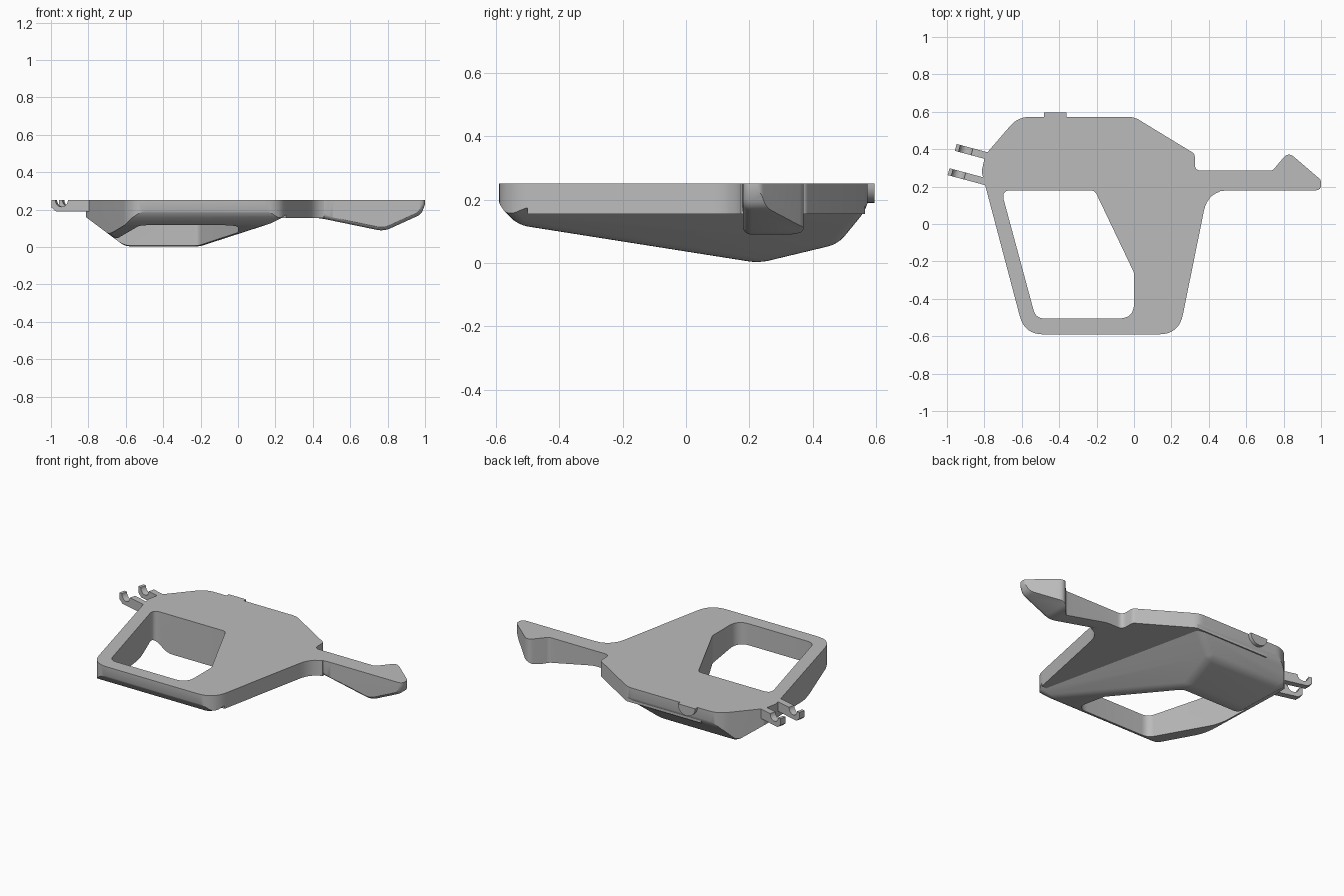
import bpy, bmesh, math
from mathutils import Vector, Matrix

old = bpy.data.objects.get("Cube")
if old:
    bpy.data.objects.remove(old, do_unlink=True)

grey = bpy.data.materials.new("plain_grey")
grey.use_nodes = True
grey.diffuse_color = (0.5, 0.5, 0.5, 1)
grey.node_tree.nodes["Principled BSDF"].inputs["Base Color"].default_value = (0.5, 0.5, 0.5, 1)


def rounded(corners, steps=8):
    """Polygon from (a, b, radius) corners, each rounded by a curve."""
    out = []
    for i, (a, b, r) in enumerate(corners):
        p = Vector((a, b))
        if r == 0:
            out.append(p)
            continue
        d1 = (Vector(corners[i - 1][:2]) - p).normalized()
        d2 = (Vector(corners[(i + 1) % len(corners)][:2]) - p).normalized()
        t = r / math.tan(d1.angle(d2) / 2)
        for k in range(steps + 1):
            s = k / steps
            out.append(p + d1 * t * (1 - s) ** 2 + d2 * t * s ** 2)
    return out


def add_object(name, bm):
    bmesh.ops.recalc_face_normals(bm, faces=bm.faces)
    mesh = bpy.data.meshes.new(name)
    bm.to_mesh(mesh)
    bm.free()
    mesh.materials.append(grey)
    ob = bpy.data.objects.new(name, mesh)
    bpy.context.collection.objects.link(ob)
    return ob


def prism(name, poly, lo, hi, axis):
    """Extrude a polygon along the x, y or z axis."""
    place = {"x": lambda p, h: (h, p[0], p[1]),
             "y": lambda p, h: (p[0], h, p[1]),
             "z": lambda p, h: (p[0], p[1], h)}[axis]
    bm = bmesh.new()
    a = [bm.verts.new(place(p, lo)) for p in poly]
    b = [bm.verts.new(place(p, hi)) for p in poly]
    bm.faces.new(a)
    bm.faces.new(b[::-1])
    for i in range(len(a)):
        j = (i + 1) % len(a)
        bm.faces.new((a[i], a[j], b[j], b[i]))
    return add_object(name, bm)


def apply_all(ob):
    bpy.context.view_layer.update()
    deps = bpy.context.evaluated_depsgraph_get()
    mesh = bpy.data.meshes.new_from_object(ob.evaluated_get(deps))
    ob.modifiers.clear()
    ob.data = mesh


def combine(ob, tool, operation):
    mod = ob.modifiers.new("combine", "BOOLEAN")
    mod.operation = operation
    mod.solver = "EXACT"
    mod.object = tool
    apply_all(ob)
    bpy.data.objects.remove(tool, do_unlink=True)


def bevel(ob, width, angle):
    mod = ob.modifiers.new("soften", "BEVEL")
    mod.width = width
    mod.segments = 4
    mod.limit_method = "ANGLE"
    mod.angle_limit = math.radians(angle)
    apply_all(ob)


# Outer plate outline, including the tail
outline = rounded([
    (-0.585, -0.59, 0.13), (0.24, -0.59, 0.13), (0.396, 0.18, 0.14),
    (1, 0.18, 0.03), (1, 0.235, 0.03), (0.825, 0.385, 0.04), (0.74, 0.285, 0.03),
    (0.325, 0.285, 0.035), (0.325, 0.375, 0.03), (0, 0.573, 0.12),
    (-0.62, 0.573, 0.14), (-0.795, 0.37, 0.03), (-0.815, 0.28, 0.08)])
frame = prism("frame_body", outline, -0.05, 0.25, "z")

# Grip opening
opening = rounded([
    (-0.71, 0.18, 0.04), (-0.21, 0.18, 0.04), (0, -0.26, 0.04),
    (0, -0.505, 0.08), (-0.525, -0.505, 0.06)])
combine(frame, prism("opening_cutter", opening, -0.2, 0.4, "z"), "DIFFERENCE")

# Deep belly: slanted left and right flanks, sloped front and back
bm = bmesh.new()
for y, low, high in ((0.65, -0.375, 0.295), (-0.65, -0.085, 0.585)):
    for x, z in ((-0.533, -0.05), (low, -0.05), (high, 0.35), (-1.067, 0.35)):
        bm.verts.new((x, y, z))
bmesh.ops.convex_hull(bm, input=bm.verts)
bmesh.ops.dissolve_limit(bm, angle_limit=0.02, verts=bm.verts, edges=bm.edges)
belly = add_object("belly", bm)
keel = [(0.6, 0.33), (0.57, 0.17), (0.48, 0.06), (0.23, 0),
        (-0.53, 0.12), (-0.59, 0.18), (-0.62, 0.33)]
combine(belly, prism("keel", keel, -1.3, 1.3, "x"), "INTERSECT")
bevel(belly, 0.03, 10)

# Thin side shelf
shelf = [(-0.5, -0.5), (0.46, -0.5), (0.46, 0.565), (-0.5, 0.565)]
combine(belly, prism("shelf", shelf, 0.155, 0.31, "z"), "UNION")

# Tail underside
tail = rounded([
    (0.37, 0.36, 0), (0.37, 0.163, 0), (0.46, 0.15, 0.1), (0.78, 0.084, 0.12),
    (0.98, 0.175, 0.06), (1.05, 0.36, 0)])
tail_limit = prism("tail_underside", tail, 0.177, 0.39, "y")
bevel(tail_limit, 0.03, 60)
combine(belly, tail_limit, "UNION")
combine(frame, belly, "INTERSECT")

# Groove under the front left corner of the frame
start, end = Vector((-0.555, -0.5, 0.114)), Vector((-0.62, -0.27, 0.078))
axis = end - start
bm = bmesh.new()
bmesh.ops.create_cone(bm, cap_ends=True, segments=16, radius1=0.016, radius2=0.016,
                      depth=axis.length)
bm.transform(Matrix.Translation((start + end) / 2)
             @ axis.to_track_quat("Z", "Y").to_matrix().to_4x4())
combine(frame, add_object("groove_cutter", bm), "DIFFERENCE")

# Half-round knob on the back edge
half = [(-0.42 + 0.06 * math.cos(a), 0.25 - 0.06 * math.sin(a))
        for a in (math.pi * k / 16 for k in range(17))]
parts = [frame, prism("back_knob", half, 0.53, 0.595, "y")]

# Two arms ending in open hooks
for name, y, length in (("rear_hook", 0.355, 0.21), ("front_hook", 0.215, 0.25)):
    notch = [(length - 0.055 + 0.035 * math.cos(a), 0.25 - 0.035 * math.sin(a))
             for a in (math.pi * k / 12 for k in range(13))]
    side = [(0, 0.25), (0, 0.19), (length - 0.025, 0.19), (length, 0.21), (length, 0.25)]
    hook = prism(name, side + notch, -0.019, 0.019, "y")
    hook.data.transform(Matrix.Translation((-0.75, y, 0))
                        @ Matrix.Rotation(math.radians(165), 4, "Z"))
    parts.append(hook)

# Smooth curved areas, keep real edges crisp
for ob in parts:
    bpy.ops.object.select_all(action="DESELECT")
    ob.select_set(True)
    bpy.context.view_layer.objects.active = ob
    bpy.ops.object.shade_smooth_by_angle(angle=math.radians(25))
